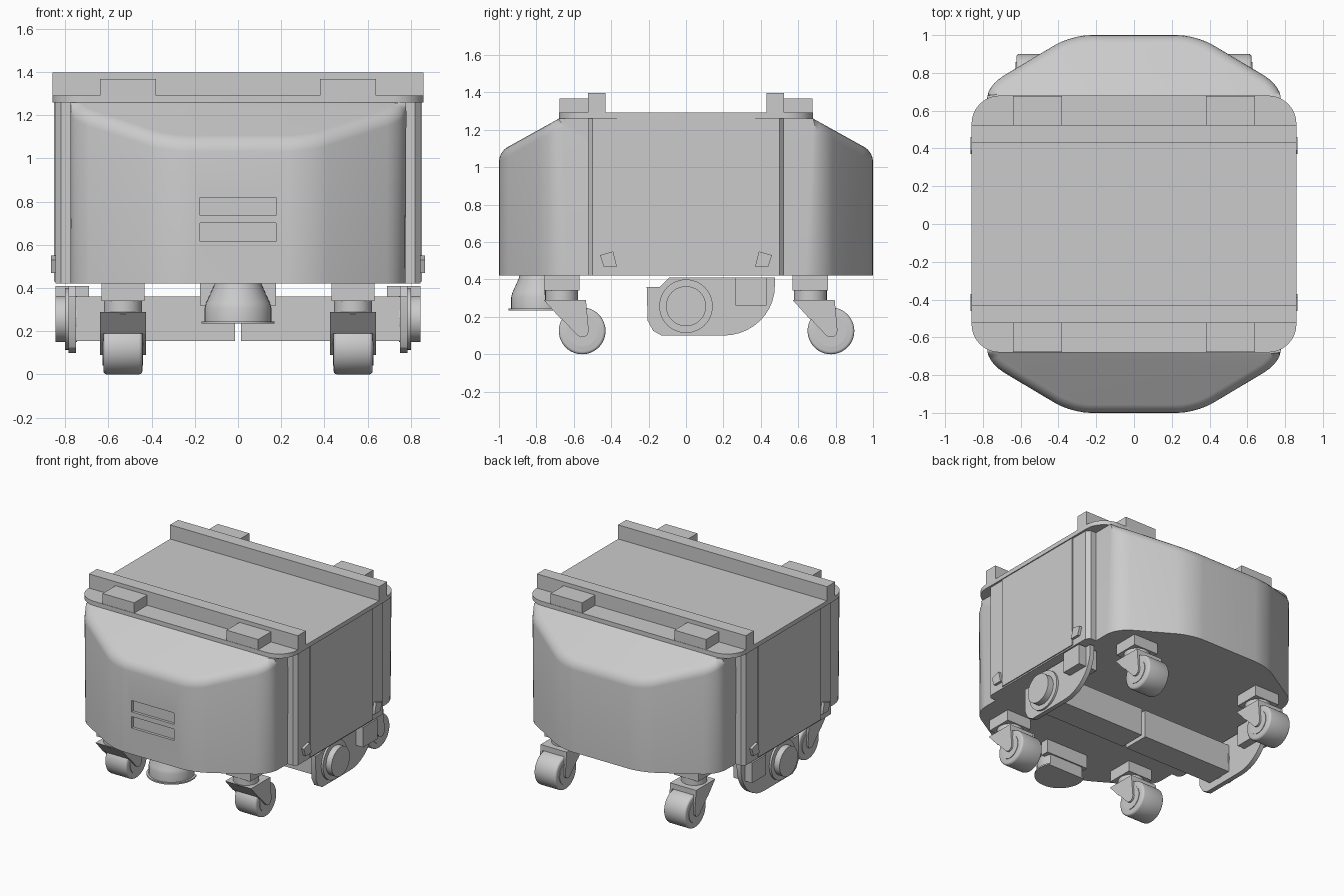
import bpy, bmesh, math
from mathutils import Vector, Matrix

if "Cube" in bpy.data.objects:
    bpy.data.objects.remove(bpy.data.objects["Cube"])

GREY = (0.6, 0.6, 0.6, 1)
mat = bpy.data.materials.new("mid_grey")
mat.use_nodes = True
mat.diffuse_color = GREY
mat.node_tree.nodes["Principled BSDF"].inputs["Base Color"].default_value = GREY


def finish(bm, name, smooth=True):
    bmesh.ops.recalc_face_normals(bm, faces=bm.faces)
    mesh = bpy.data.meshes.new(name)
    bm.to_mesh(mesh)
    bm.free()
    ob = bpy.data.objects.new(name, mesh)
    bpy.context.collection.objects.link(ob)
    mesh.materials.append(mat)
    if smooth:
        bpy.ops.object.select_all(action='DESELECT')
        ob.select_set(True)
        bpy.context.view_layer.objects.active = ob
        bpy.ops.object.shade_smooth_by_angle(angle=math.radians(32))
    return ob


def extruded(points, offset):
    """Closed prism from an outline of 3D points."""
    bm = bmesh.new()
    face = bm.faces.new([bm.verts.new(p) for p in points])
    res = bmesh.ops.extrude_face_region(bm, geom=[face])
    bmesh.ops.translate(bm, vec=offset, verts=[v for v in res["geom"] if isinstance(v, bmesh.types.BMVert)])
    return bm


def box(name, x, y, z):
    pts = [(x[0], y[0], z[0]), (x[1], y[0], z[0]), (x[1], y[1], z[0]), (x[0], y[1], z[0])]
    return finish(extruded(pts, (0, 0, z[1] - z[0])), name, False)


def side_prism(name, x, outline):
    """Outline in (y, z), extruded from x[0] to x[1]."""
    return finish(extruded([(x[0], y, z) for y, z in outline], (x[1] - x[0], 0, 0)), name)


def cylinder(name, r, depth, centre, axis, round_edge=0.0):
    bm = bmesh.new()
    turn = Matrix.Rotation(math.pi / 2, 4, 'Y') if axis == 'X' else Matrix()
    bmesh.ops.create_cone(bm, cap_ends=True, segments=48, radius1=r, radius2=r, depth=depth,
                          matrix=Matrix.Translation(centre) @ turn)
    if round_edge:
        rims = [e for e in bm.edges if any(len(f.verts) > 4 for f in e.link_faces)]
        bmesh.ops.bevel(bm, geom=rims, offset=round_edge, segments=3, affect='EDGES', profile=0.5)
    return finish(bm, name)


def vertical(e):
    d = e.verts[0].co - e.verts[1].co
    return abs(d.x) + abs(d.y) < 1e-4


# Main hull: chamfered footprint with sloping ends and rounded edges
BOTTOM, TOP = 0.42, 1.26
quarter = [(0.775, -0.735), (0.33, -1.0)]
outline = quarter + [(-x, y) for x, y in reversed(quarter)]
outline += [(-x, -y) for x, y in outline]
bm = extruded([(x, y, BOTTOM) for x, y in outline], (0, 0, TOP - BOTTOM))
for s in (-1, 1):
    cut = bmesh.ops.bisect_plane(bm, geom=bm.verts[:] + bm.edges[:] + bm.faces[:],
                                 plane_co=(0, s * 0.68, TOP), plane_no=Vector((0, s * 0.556, 1)).normalized(),
                                 clear_outer=True)
    bmesh.ops.holes_fill(bm, edges=[e for e in bm.edges if e.is_boundary])
bmesh.ops.recalc_face_normals(bm, faces=bm.faces)
corners = [e for e in bm.edges if vertical(e) and e.calc_face_angle(0) > 0.3]
bmesh.ops.bevel(bm, geom=corners, offset=0.1, segments=5, affect='EDGES', profile=0.5)
rims = [e for e in bm.edges if e.calc_face_angle(0) > 0.4 and max(v.co.z for v in e.verts) > BOTTOM + 0.1]
bmesh.ops.bevel(bm, geom=rims, offset=0.05, segments=4, affect='EDGES', profile=0.5)
hull = finish(bm, "hull")

# Two recessed vents on the front
for i, z in enumerate((0.615, 0.735)):
    cutter = box(f"vent_cutter_{i}", (-0.175, 0.175), (-1.1, -0.98), (z, z + 0.085))
    cutter.hide_render = True
    cutter.display_type = 'WIRE'
    mod = hull.modifiers.new("vent", 'BOOLEAN')
    mod.operation, mod.object, mod.solver = 'DIFFERENCE', cutter, 'EXACT'

# Central frame and side panels
frame_half = [(0.78, -0.525), (0.82, -0.525), (0.845, -0.5), (0.845, 0.5), (0.82, 0.525), (0.78, 0.525)]
for s in (-1, 1):
    side = "left" if s > 0 else "right"
    finish(extruded([(s * x, y, BOTTOM) for x, y in frame_half + [(0.7, 0.525), (0.7, -0.525)]],
                    (0, 0, TOP - BOTTOM)), f"side_frame_{side}", False)
    box(f"side_panel_{side}", (s * 0.8, s * 0.853), (-0.368, 0.368), (BOTTOM + 0.01, TOP))
    for t in (-1, 1):
        clip = [(0.46, 0.53), (0.44, 0.47), (0.37, 0.47), (0.39, 0.55)]
        side_prism(f"clip_{side}_{'back' if t > 0 else 'front'}", (s * 0.84, s * 0.865),
                   [(t * y, z) for y, z in clip])

# Top deck with rounded corners, rails and stop blocks
bm = extruded([(-0.86, -0.68, TOP), (0.86, -0.68, TOP), (0.86, 0.68, TOP), (-0.86, 0.68, TOP)], (0, 0, 0.032))
bmesh.ops.bevel(bm, geom=[e for e in bm.edges if vertical(e)], offset=0.15, segments=8,
                affect='EDGES', profile=0.5)
finish(bm, "top_deck")
for t in (-1, 1):
    end = "back" if t > 0 else "front"
    box(f"rail_{end}", (-0.86, 0.86), (t * 0.43, t * 0.525), (1.29, 1.397))
    for s in (-1, 1):
        box(f"stop_block_{end}_{'left' if s > 0 else 'right'}", (s * 0.38, s * 0.64),
            (t * 0.525, t * 0.677), (1.29, 1.368))

# Casters: mount, neck, fork and trailing wheel
for s in (-1, 1):
    for t in (-1, 1):
        tag = f"{'back' if t > 0 else 'front'}_{'left' if s > 0 else 'right'}"
        x, y = s * 0.533, t * 0.665
        w = y + 0.11
        box(f"caster_mount_{tag}", (x - 0.1, x + 0.1), (y - 0.095, y + 0.095), (0.34, 0.43))
        cylinder(f"caster_neck_{tag}", 0.088, 0.07, (x, y, 0.315), 'Z')
        side_prism(f"fork_crown_{tag}", (x - 0.107, x + 0.107),
                   [(y - 0.095, 0.29), (y + 0.13, 0.29), (y + 0.13, 0.25), (y - 0.005, 0.19)])
        cheek = [(y - 0.095, 0.29), (y + 0.13, 0.29), (w + 0.035, 0.125)]
        cheek += [(w + 0.035 * math.cos(a), 0.125 - 0.035 * math.sin(a)) for a in (0.6, 1.2, 1.8, 2.4)]
        for k in (-1, 1):
            side_prism(f"fork_cheek_{tag}_{k}", (x + k * 0.09, x + k * 0.107), cheek)
        cylinder(f"wheel_{tag}", 0.125, 0.18, (x, w, 0.125), 'X', 0.015)
        cylinder(f"wheel_hub_{tag}", 0.083, 0.188, (x, w, 0.125), 'X')

# Drive units: bracket plate, motor hub, bar and side block
arc = [(0.2 + 0.275 * math.cos(a), 0.365 - 0.265 * math.sin(a))
       for a in [i * math.pi / 20 for i in range(11)]]
bracket = [(-0.21, 0.36), (-0.14, 0.36), (-0.09, 0.41), (0.475, 0.41)] + arc
bracket += [(-0.13, 0.10), (-0.175, 0.125), (-0.205, 0.18)]
for s in (-1, 1):
    side = "left" if s > 0 else "right"
    side_prism(f"drive_bracket_{side}", (s * 0.75, s * 0.785), bracket)
    cylinder(f"hub_flange_{side}", 0.143, 0.05, (s * 0.775, 0, 0.257), 'X')
    cylinder(f"hub_cap_{side}", 0.107, 0.1, (s * 0.795, 0, 0.257), 'X')
    box(f"drive_bar_{side}", (s * 0.015, s * 0.76), (-0.1, 0.1), (0.155, 0.36))
    box(f"drive_block_{side}", (s * 0.69, s * 0.845), (0.265, 0.43), (0.26, 0.41))

# Front sensor: rounded bell with a flat back and a thin lip
profile = [(0, 0.235), (0.17, 0.235), (0.17, 0.245), (0.155, 0.245), (0.155, 0.305),
           (0.148, 0.33), (0.112, 0.41), (0.11, 0.43), (0, 0.43)]
bm = bmesh.new()
verts = [bm.verts.new((r, 0, z)) for r, z in profile]
edges = [bm.edges.new(p) for p in zip(verts, verts[1:])]
bmesh.ops.spin(bm, geom=verts + edges, cent=(0, 0, 0), axis=(0, 0, 1), angle=2 * math.pi, steps=40)
bmesh.ops.remove_doubles(bm, verts=bm.verts, dist=0.0005)
bmesh.ops.bisect_plane(bm, geom=bm.verts[:] + bm.edges[:] + bm.faces[:],
                       plane_co=(0, 0.07, 0), plane_no=(0, 1, 0), clear_outer=True)
bmesh.ops.holes_fill(bm, edges=[e for e in bm.edges if e.is_boundary])
bmesh.ops.translate(bm, vec=(0, -0.78, 0), verts=bm.verts)
finish(bm, "front_sensor")
box("sensor_mount", (-0.175, 0.175), (-0.76, -0.7), (0.32, 0.43))
